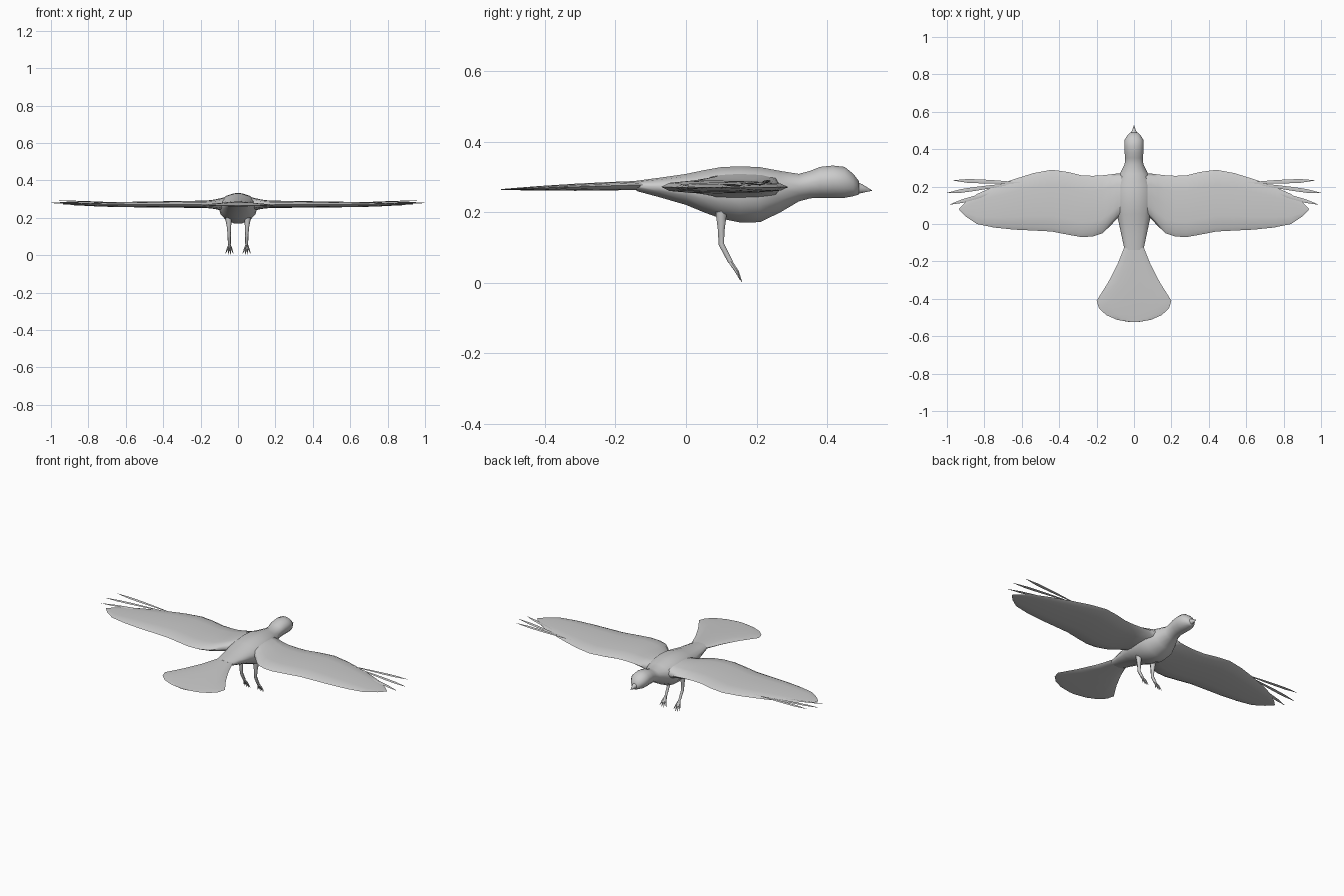
import bpy, bmesh, math
from mathutils import Vector

default_cube = bpy.data.objects.get("Cube")
if default_cube:
    bpy.data.objects.remove(default_cube)

shade = 0.6
grey = bpy.data.materials.new("plain grey")
grey.use_nodes = True
grey.diffuse_color = (shade, shade, shade, 1)
grey.node_tree.nodes["Principled BSDF"].inputs["Base Color"].default_value = grey.diffuse_color


def loft(name, rings, sharp_angle=70):
    """Skin a list of equal-length point rings and cap both ends."""
    bm = bmesh.new()
    loops = [[bm.verts.new(point) for point in ring] for ring in rings]
    for near, far in zip(loops, loops[1:]):
        for i in range(len(near)):
            bm.faces.new((near[i - 1], near[i], far[i], far[i - 1]))
    bm.faces.new(loops[0])
    bm.faces.new(loops[-1])
    bmesh.ops.recalc_face_normals(bm, faces=bm.faces)
    mesh = bpy.data.meshes.new(name)
    bm.to_mesh(mesh)
    bm.free()
    mesh.materials.append(grey)
    part = bpy.data.objects.new(name, mesh)
    bpy.context.collection.objects.link(part)
    bpy.ops.object.select_all(action='DESELECT')
    part.select_set(True)
    bpy.context.view_layer.objects.active = part
    bpy.ops.object.shade_smooth_by_angle(angle=math.radians(sharp_angle))


def circle(sides):
    """Cosine and sine pairs around a unit circle."""
    angles = [math.tau * i / sides for i in range(sides)]
    return [(math.cos(angle), math.sin(angle)) for angle in angles]


def smooth_stations(stations):
    """Insert a curved in-between station into every gap."""
    result = [stations[0]]
    last = len(stations) - 1
    for i in range(last):
        before, start = stations[max(i - 1, 0)], stations[i]
        end, after = stations[i + 1], stations[min(i + 2, last)]
        middle = [(9 * (b + c) - a - d) / 16
                  for a, b, c, d in zip(before, start, end, after)]
        result += [middle, end]
    return result


def body_ring(y, half_width, top, bottom):
    # The widest line sits just above the middle, so the belly is deep
    waist = (top + bottom) / 2 + (top - bottom) / 20
    return [(half_width * across, y,
             waist + up * (top - waist if up > 0 else waist - bottom))
            for across, up in circle(14)]


def limb(name, path, radii, sides=6):
    """Tapered tube through the points of a path."""
    rings = []
    for i, (centre, radius) in enumerate(zip(path, radii)):
        ahead = path[min(i + 1, len(path) - 1)]
        behind = path[max(i - 1, 0)]
        along = (ahead - behind).normalized()
        across = along.cross(Vector((0, 1, 0))).normalized()
        outward = along.cross(across)
        rings.append([centre + radius * (across * c + outward * s)
                      for c, s in circle(sides)])
    loft(name, rings)


# Head, neck and trunk: y, half width, top, bottom
trunk = smooth_stations([
    (0.49, 0.02, 0.29, 0.25),
    (0.45, 0.05, 0.33, 0.24),
    (0.38, 0.05, 0.33, 0.24),
    (0.32, 0.05, 0.31, 0.23),
    (0.21, 0.1, 0.33, 0.17),
    (0.1, 0.1, 0.33, 0.18),
    (0, 0.08, 0.31, 0.22),
    (-0.14, 0.05, 0.29, 0.26)])
loft("body", [body_ring(*station) for station in trunk])

# Small pointed beak
loft("beak", [body_ring(0.48, 0.02, 0.29, 0.25), body_ring(0.5, 0.01, 0.28, 0.255),
              body_ring(0.527, 0.001, 0.263, 0.261)])

# Tail: a straight-sided fan that closes with a rounded end
tail_start, fan_end, tail_end = -0.12, -0.41, -0.525
tail = []
for i in range(4):
    t = i / 3
    tail.append((tail_start + (fan_end - tail_start) * t, 0.05 + 0.15 * t * (t + 2) / 3))
for i in range(1, 5):
    angle = math.radians(21 * i)
    tail.append((fan_end + (tail_end - fan_end) * math.sin(angle), 0.2 * math.cos(angle)))
fan = []
for y, half_width in tail:
    progress = (y - tail_start) / (tail_end - tail_start)
    middle = 0.277 - 0.012 * progress
    thickness = 0.013 - 0.012 * progress ** 2
    fan.append(body_ring(y, half_width, middle + thickness, middle - thickness))
loft("tail", fan)

# Wing outline: x, leading y, trailing y
outline = smooth_stations([
    (0.03, 0.27, 0.06),
    (0.09, 0.27, 0.03),
    (0.17, 0.26, -0.05),
    (0.28, 0.26, -0.07),
    (0.44, 0.29, -0.04),
    (0.64, 0.24, -0.03),
    (0.84, 0.16, 0),
    (0.935, 0.083, 0.077)])


def wing_ring(side, x, leading, trailing):
    # Flat above and below, thinner towards the tip and thick at the root
    fairing = max(0, 0.15 - x) / 5
    taper = min(1, (0.95 - x) * 4)
    middle = 0.273 - 0.003 * x
    thickness = (0.022 - 0.013 * x) * taper + fairing
    chord = trailing - leading
    return [(side * x, leading + chord * (1 - c) / 2,
             middle + thickness * math.copysign(abs(s) ** 0.7, s))
            for c, s in circle(12)]


# Slender wingtip feathers: root and tip
feathers = [((0.6, 0.22, 0.28), (0.965, 0.233, 0.292)),
            ((0.62, 0.22, 0.277), (1, 0.166, 0.283)),
            ((0.64, 0.2, 0.272), (0.985, 0.104, 0.278))]

for label, side in (("left", 1), ("right", -1)):
    loft(f"{label}_wing", [wing_ring(side, *station) for station in outline])

    for number, (root, tip) in enumerate(feathers, 1):
        blade = []
        for step in range(6):
            t = step / 5
            x, y, z = Vector(root).lerp(Vector(tip), t)
            width = 0.001 + 0.025 * t * math.sqrt(1 - t)
            blade.append([(side * x, y + width * c, z + width * s / 4)
                          for c, s in circle(4)])
        loft(f"{label}_wingtip_feather_{number}", blade, 30)

    # Leg with thigh, shank and forward-set foot
    hip, knee, heel, ankle = [Vector((side * x, y, z)) for x, y, z in (
        (0.05, 0.1, 0.225), (0.05, 0.1, 0.19), (0.047, 0.1, 0.11), (0.046, 0.126, 0.06))]
    limb(f"{label}_leg", [hip, knee, knee.lerp(heel, 0.5), heel, ankle],
         (0.019, 0.017, 0.011, 0.009, 0.008))

    # Four splayed toes, the inner pair reaching furthest
    for toe in range(4):
        spread = toe - 1.5
        reach = 0.035 - 0.005 * abs(spread)
        tip = Vector((ankle.x + side * spread * 0.014, ankle.y + reach,
                      0.006 * abs(spread)))
        bend = ankle.lerp(tip, 0.5) + Vector((0, 0.003, 0))
        limb(f"{label}_toe_{toe + 1}", [ankle, bend, tip], (0.006, 0.005, 0.001), 5)
